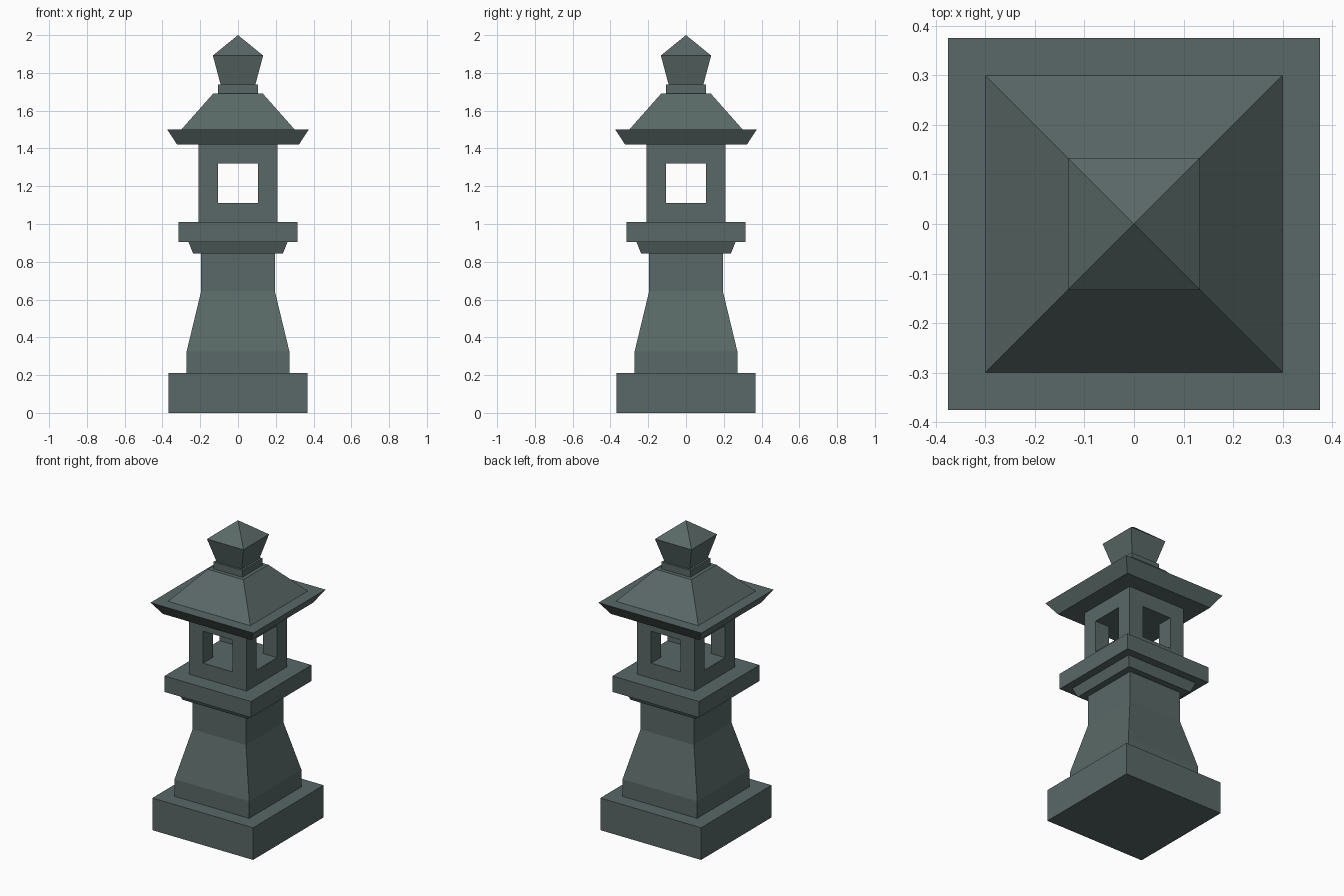
import bpy
import bmesh

if "Cube" in bpy.data.objects:
    bpy.data.objects.remove(bpy.data.objects["Cube"], do_unlink=True)

# Single weathered stone colour
stone = bpy.data.materials.new("grey_green_stone")
stone.use_nodes = True
colour = (0.10, 0.14, 0.135, 1)
stone.diffuse_color = colour
bsdf = stone.node_tree.nodes["Principled BSDF"]
bsdf.inputs["Base Color"].default_value = colour
bsdf.inputs["Roughness"].default_value = 0.9


def square_stack(name, profile):
    """Closed square tower from (half width, height) pairs; zero width is an apex."""
    bm = bmesh.new()
    rings = []
    for h, z in profile:
        corners = [(-h, -h), (h, -h), (h, h), (-h, h)] if h else [(0, 0)]
        rings.append([bm.verts.new((x, y, z)) for x, y in corners])
    for low, high in zip(rings, rings[1:]):
        for i in range(4):
            j = (i + 1) % 4
            if len(high) == 1:
                bm.faces.new((low[i], low[j], high[0]))
            else:
                bm.faces.new((low[i], low[j], high[j], high[i]))
    bm.faces.new(rings[0][::-1])
    if len(rings[-1]) == 4:
        bm.faces.new(rings[-1])
    bmesh.ops.recalc_face_normals(bm, faces=bm.faces)
    mesh = bpy.data.meshes.new(name)
    bm.to_mesh(mesh)
    bm.free()
    mesh.materials.append(stone)
    obj = bpy.data.objects.new(name, mesh)
    bpy.context.collection.objects.link(obj)
    return obj


def cut_opening(target, half, bottom, top, scale):
    """Cut a straight tunnel through the target."""
    cutter = square_stack("opening_cutter", [(half, bottom), (half, top)])
    cutter.scale = scale
    cutter.hide_render = True
    mod = target.modifiers.new("opening", "BOOLEAN")
    mod.operation = "DIFFERENCE"
    mod.solver = "EXACT"
    mod.object = cutter
    bpy.context.view_layer.objects.active = target
    bpy.ops.object.modifier_apply(modifier=mod.name)
    bpy.data.objects.remove(cutter, do_unlink=True)


# Plinth, tapered shaft and platform
square_stack("base", [(0.367, 0), (0.367, 0.212)])
square_stack("shaft", [(0.272, 0.212), (0.272, 0.325), (0.195, 0.645), (0.195, 0.845)])
square_stack("platform_collar", [(0.238, 0.845), (0.262, 0.905)])
square_stack("platform", [(0.315, 0.905), (0.315, 1.01)])

# Lamp chamber with windows on all four sides
chamber = square_stack("lamp_chamber", [(0.21, 1.01), (0.21, 1.42)])
for scale in ((1, 4, 1), (4, 1, 1)):
    cut_opening(chamber, 0.107, 1.11, 1.32, scale)

# Roof with flared eaves and a flat rim
square_stack("roof", [(0.322, 1.42), (0.375, 1.5), (0.30, 1.5), (0.13, 1.692)])

# Finial
square_stack("finial_neck", [(0.105, 1.692), (0.105, 1.738)])
square_stack("finial", [(0.092, 1.738), (0.133, 1.892), (0, 2)])
